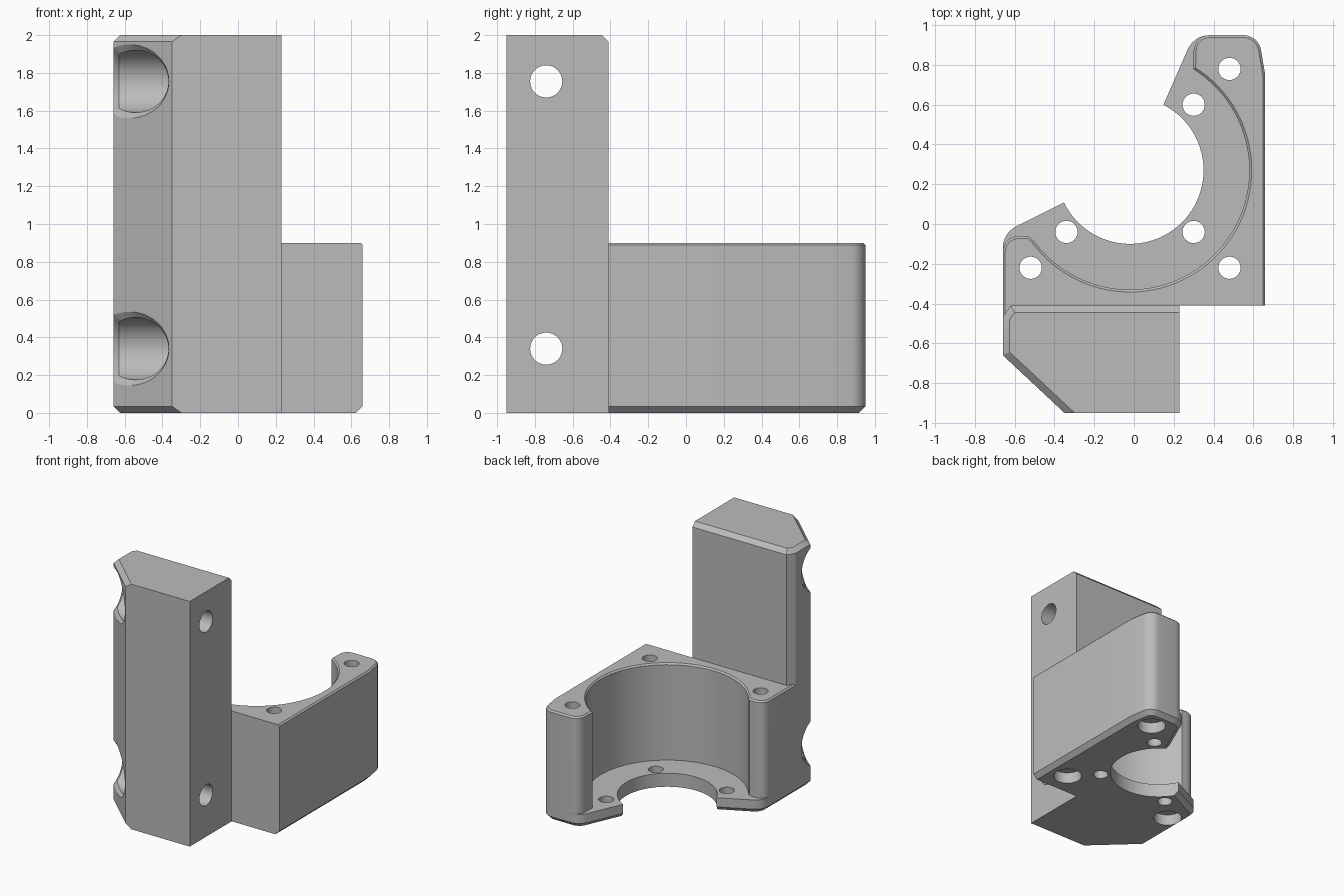
import bpy
import bmesh
from math import sin, cos, radians, pi
from mathutils import Vector

old = bpy.data.objects.get("Cube")
if old:
    bpy.data.objects.remove(old)

grey = bpy.data.materials.new("plain grey")
grey.use_nodes = True
COLOUR = (0.5, 0.5, 0.5, 1)
grey.diffuse_color = COLOUR
grey.node_tree.nodes["Principled BSDF"].inputs["Base Color"].default_value = COLOUR


def loft(name, rings):
    """Closed solid through rings that have equal point counts."""
    bm = bmesh.new()
    loops = [[bm.verts.new(p) for p in ring] for ring in rings]
    n = len(loops[0])
    for a, b in zip(loops, loops[1:]):
        for i in range(n):
            j = (i + 1) % n
            bm.faces.new((a[i], a[j], b[j], b[i]))
    bm.faces.new(loops[0][::-1])
    bm.faces.new(loops[-1])
    bmesh.ops.recalc_face_normals(bm, faces=bm.faces)
    mesh = bpy.data.meshes.new(name)
    bm.to_mesh(mesh)
    bm.free()
    mesh.materials.append(grey)
    obj = bpy.data.objects.new(name, mesh)
    bpy.context.collection.objects.link(obj)
    return obj


def arc(centre, r, start, end, n):
    angles = [radians(start + (end - start) * i / n) for i in range(n + 1)]
    return [(centre[0] + r * cos(a), centre[1] + r * sin(a)) for a in angles]


def inset(points, dists):
    """Move each edge of a counter-clockwise outline inward by its own distance."""
    pts = [Vector(p) for p in points]
    n, out = len(pts), []
    for i, p in enumerate(pts):
        d0 = (p - pts[i - 1]).normalized()
        d1 = (pts[(i + 1) % n] - p).normalized()
        n0, n1 = Vector((-d0.y, d0.x)), Vector((-d1.y, d1.x))
        a, b = dists[i - 1], dists[i]
        cross = n0.x * n1.y - n0.y * n1.x
        if abs(cross) < 1e-4:
            out.append(p + n0 * a)
        else:
            out.append(p + Vector((a * n1.y - b * n0.y, b * n0.x - a * n1.x)) / cross)
    return out


def at(points, z):
    return [(p[0], p[1], z) for p in points]


def combine(target, other, operation):
    mod = target.modifiers.new(other.name, "BOOLEAN")
    mod.operation, mod.solver, mod.object = operation, "EXACT", other
    bpy.context.view_layer.objects.active = target
    bpy.ops.object.modifier_apply(modifier=mod.name)
    bpy.data.objects.remove(other)


CHAMFER = 0.035
BORE = (-0.02, 0.27)
front = [(-0.66, -0.5), (0.1, -0.5), (0.1, -0.41), (0.66, -0.41), (0.66, 0.75)]
corner = arc((0.55, 0.86), 0.09, 8, 90, 8)

# Upright clamp post with chamfered outer edges
post = [(-0.66, -0.66), (-0.35, -0.95), (0.23, -0.95),
        (0.23, -0.41), (-0.62, -0.41), (-0.66, -0.47)]
post_low = inset(post, [CHAMFER, 0, 0, 0, CHAMFER, CHAMFER])
post_top = inset(post, [CHAMFER, 0, 0, CHAMFER, CHAMFER, CHAMFER])
bracket = loft("motor_bracket", [at(post_low, 0), at(post, CHAMFER),
                                 at(post, 2 - CHAMFER), at(post_top, 2)])

# Base flange with the small bore and a chamfered underside
outer = front + corner + arc((0.38, 0.83), 0.12, 90, 153, 7)
bore = arc(BORE, 0.37, 63, -154, 48)
flange = outer + bore + arc((-0.54, -0.12), 0.12, 117, 180, 7)
dists = [CHAMFER] * len(flange)
dists[:3] = [0] * 3
for i in range(len(outer), len(outer) + len(bore) - 1):
    dists[i] = 0
combine(bracket, loft("flange", [at(inset(flange, dists), 0), at(flange, CHAMFER),
                                 at(flange, 0.11)]), "UNION")

# Curved wall around the large bore, with rounded ends and a small top bevel
wall = (front + corner + arc((0.38, 0.87), 0.08, 90, 180, 8)
        + arc(BORE, 0.6, 58, -144, 56) + [(-0.53, -0.062)]
        + arc((-0.58, -0.14), 0.08, 90, 180, 8))
dists = [0] * 3 + [0.012] * (len(wall) - 3)
combine(bracket, loft("wall", [at(wall, 0.06), at(wall, 0.888),
                               at(inset(wall, dists), 0.9)]), "UNION")


def drill_up(x, y, r, z0, z1):
    ring = arc((x, y), r, 0, 348.75, 31)
    combine(bracket, loft("drill", [at(ring, z0), at(ring, z1)]), "DIFFERENCE")


# Vertical screw holes: flange holes, and wall holes with head recesses
for x, y in ((0.30, 0.60), (0.30, -0.04), (-0.34, -0.04)):
    drill_up(x, y, 0.056, -0.1, 0.5)
for x, y in ((0.48, 0.78), (0.48, -0.22), (-0.52, -0.22)):
    drill_up(x, y, 0.056, -0.1, 1)
    drill_up(x, y, 0.107, -0.1, 0.09)


def side_ring(z, r, place):
    ring = []
    for i in range(48):
        a = 2 * pi * i / 48
        y = -0.74 + r * cos(a)
        ring.append((place(y), y, z + r * sin(a)))
    return ring


def surface(y):
    """Outer side of the post at a given depth."""
    return max(-0.66, -0.66 + (-0.66 - y) * 31 / 29)


# Cross holes through the post, with wide head recesses chamfered at the mouth
for z in (0.34, 1.755):
    combine(bracket, loft("bolt_hole", [side_ring(z, 0.085, lambda y: -1),
                                        side_ring(z, 0.085, lambda y: 1)]), "DIFFERENCE")
    combine(bracket, loft("head_recess", [
        side_ring(z, 0.195, lambda y: -1),
        side_ring(z, 0.195, surface),
        side_ring(z, 0.165, lambda y: surface(y) + 0.03),
        side_ring(z, 0.165, lambda y: -0.05)]), "DIFFERENCE")

bpy.ops.object.select_all(action="DESELECT")
bracket.select_set(True)
bpy.context.view_layer.objects.active = bracket
bpy.ops.object.shade_smooth_by_angle(angle=radians(25))
